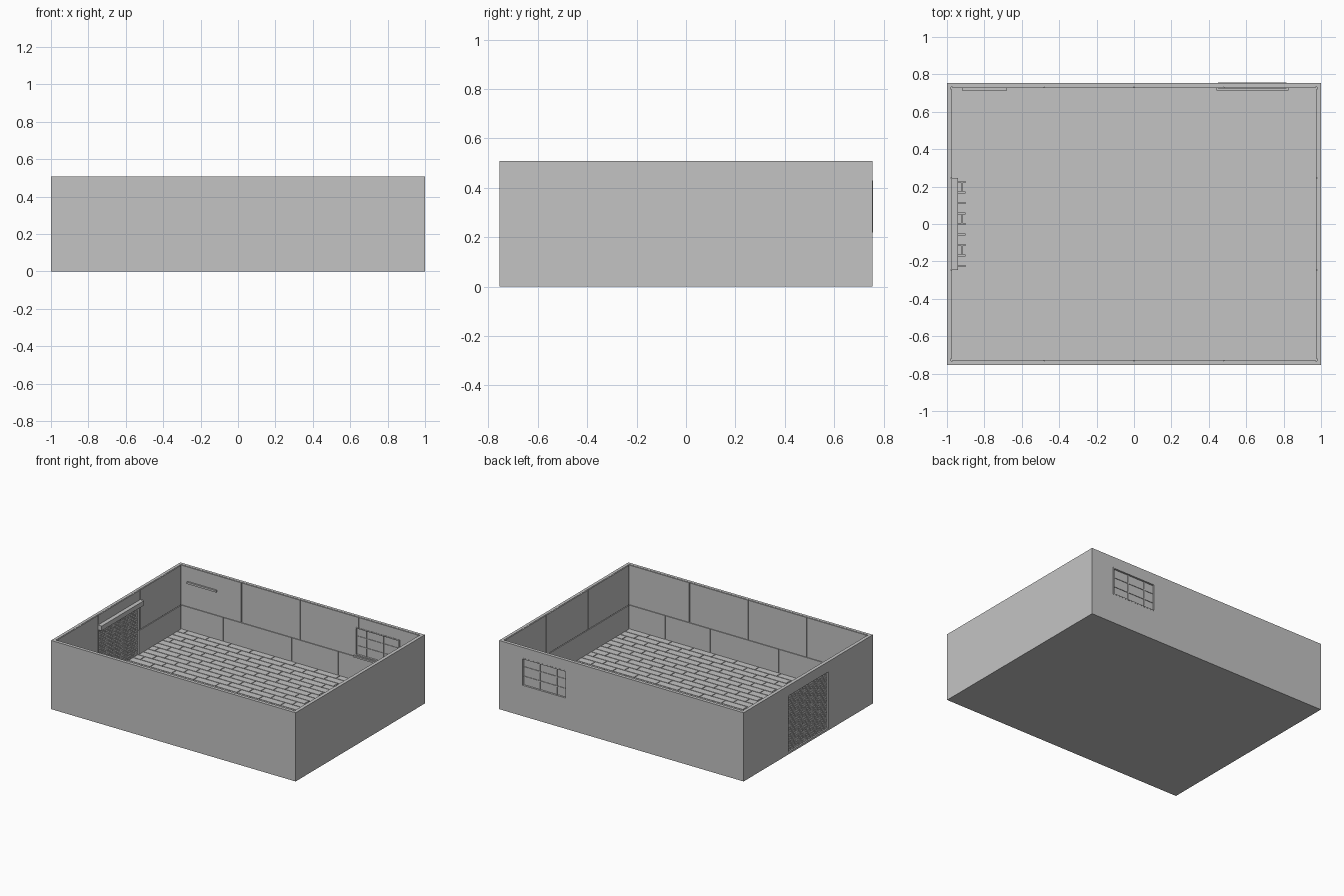
import bpy, bmesh
from mathutils import Vector

if "Cube" in bpy.data.objects:
    bpy.data.objects.remove(bpy.data.objects["Cube"])

GREY = (0.55, 0.55, 0.55, 1)
mat = bpy.data.materials.new("plain grey")
mat.use_nodes = True
mat.diffuse_color = GREY
mat.node_tree.nodes["Principled BSDF"].inputs["Base Color"].default_value = GREY

# Room dimensions
X, Y, H = 1.0, 0.755, 0.508
WALL, SKIN, GAP = 0.022, 0.006, 0.005
IX, IY = X - WALL, Y - WALL
FLOOR, RAIL = 0.035, 0.21


def boxes(name, spans):
    """One object made of boxes, each given as low and high corners."""
    bm = bmesh.new()
    for low, high in spans:
        low, high = Vector(low), Vector(high)
        made = bmesh.ops.create_cube(bm, size=1)
        for v in made["verts"]:
            v.co = (low + high) / 2 + v.co * (high - low)
    mesh = bpy.data.meshes.new(name)
    bm.to_mesh(mesh)
    bm.free()
    mesh.materials.append(mat)
    obj = bpy.data.objects.new(name, mesh)
    bpy.context.collection.objects.link(obj)
    return obj


def cut(obj, cutter):
    mod = obj.modifiers.new("opening", "BOOLEAN")
    mod.operation = "DIFFERENCE"
    mod.solver = "EXACT"
    mod.object = cutter
    cutter.hide_render = True
    cutter.hide_set(True)


def bricks(width, height, rows, cols, gap):
    """Staggered bricks in a centred rectangle, as (u0, v0, u1, v1)."""
    w, h = width / cols, height / rows
    for r in range(rows):
        shift = (r % 3) * w / 3
        for c in range(-1, cols):
            u0 = max(c * w + shift, 0)
            u1 = min((c + 1) * w + shift, width)
            if u1 - u0 > 3 * gap:
                yield (u0 - width / 2 + gap / 2, r * h - height / 2 + gap / 2,
                       u1 - width / 2 - gap / 2, (r + 1) * h - height / 2 - gap / 2)


# Openings
door_cut = boxes("door_cutter", [((-1.1, -0.235, 0.015), (-0.9, 0.23, 0.432))])
window_cut = boxes("window_cutter", [((0.45, 0.65, 0.22), (0.815, 0.85, 0.43))])

# Outer shell
shell = boxes("room_shell", [((-X, -Y, 0), (X, Y, H))])
hollow = boxes("room_cutter", [((-IX, -IY, FLOOR - 0.006), (IX, IY, 1))])
for c in (hollow, door_cut, window_cut):
    cut(shell, c)

# Floor planks
boxes("floor_planks", [((u0, v0, FLOOR - 0.006), (u1, v1, FLOOR))
                       for u0, v0, u1, v1 in bricks(2 * IX, 2 * IY, 26, 11, 0.005)])


# Wall panels with open seams
def panel_row(name, axis, side, seams, z0, z1, cutter=None):
    reach = (IX if axis == "x" else IY - SKIN) - GAP
    stops = [-reach] + seams + [reach]
    inner, outer = sorted((side * ((IY if axis == "x" else IX) - SKIN),
                           side * (IY if axis == "x" else IX)))
    spans = []
    for a, b in zip(stops, stops[1:]):
        a, b = a + GAP / 2, b - GAP / 2
        if axis == "x":
            spans.append(((a, inner, z0), (b, outer, z1)))
        else:
            spans.append(((inner, a, z0), (outer, b, z1)))
    obj = boxes(name, spans)
    if cutter:
        cut(obj, cutter)


walls = [
    ("back", "x", 1, [-0.48, 0, 0.48], [-0.63, -0.07, 0.31], window_cut),
    ("front", "x", -1, [-0.48, 0, 0.48], [-0.25, 0.31, 0.68], None),
    ("right", "y", -1, [-0.245, 0.245], [], door_cut),
    ("left", "y", 1, [-0.245, 0.245], [], None),
]
for label, axis, side, upper, lower, cutter in walls:
    panel_row(label + "_upper_panels", axis, side, upper, RAIL + GAP, H - 0.002, cutter)
    panel_row(label + "_lower_panels", axis, side, lower, FLOOR, RAIL, cutter)

# Roller shutter door: backing sheet, small staggered plates, handle
boxes("shutter_sheet", [((-0.989, -0.235, 0.015), (-0.983, 0.23, 0.432))])
plates = list(bricks(0.46, 0.41, 24, 14, 0.005))
for name, x0, x1 in (("shutter_outside", -0.992, -0.989), ("shutter_inside", -0.983, -0.98)):
    boxes(name, [((x0, u0, v0 + 0.224), (x1, u1, v1 + 0.224)) for u0, v0, u1, v1 in plates])
boxes("shutter_handle", [((-0.997, -0.025, 0.105), (-0.992, 0.025, 0.113))])
boxes("shutter_roll_box", [((-0.972, -0.247, 0.4), (-0.942, 0.247, 0.435))])

# Window: pane, frame and glazing bars
WX0, WX1, WZ0, WZ1, B = 0.45, 0.815, 0.22, 0.43, 0.008
boxes("window_pane", [((WX0, 0.738, WZ0), (WX1, 0.742, WZ1))])
boxes("window_frame", [
    ((WX0, 0.724, WZ0), (WX0 + B, Y + 0.001, WZ1)),
    ((WX1 - B, 0.724, WZ0), (WX1, Y + 0.001, WZ1)),
    ((WX0 + B, 0.724, WZ0), (WX1 - B, Y + 0.001, WZ0 + B)),
    ((WX0 + B, 0.724, WZ1 - B), (WX1 - B, Y + 0.001, WZ1))])
boxes("window_uprights", [((x - 0.004, 0.732, WZ0 + B), (x + 0.004, 0.748, WZ1 - B))
                          for x in (0.535, 0.675)])
boxes("window_crossbars", [((WX0 + B, 0.734, z - 0.003), (WX1 - B, 0.746, z + 0.003))
                           for z in (0.29, 0.36)])
boxes("window_sill", [((0.44, 0.715, WZ0 - 0.012), (0.825, 0.727, WZ0))])

# Narrow wall shelf
boxes("wall_shelf", [((-0.92, 0.715, 0.386), (-0.68, 0.728, 0.4))])
